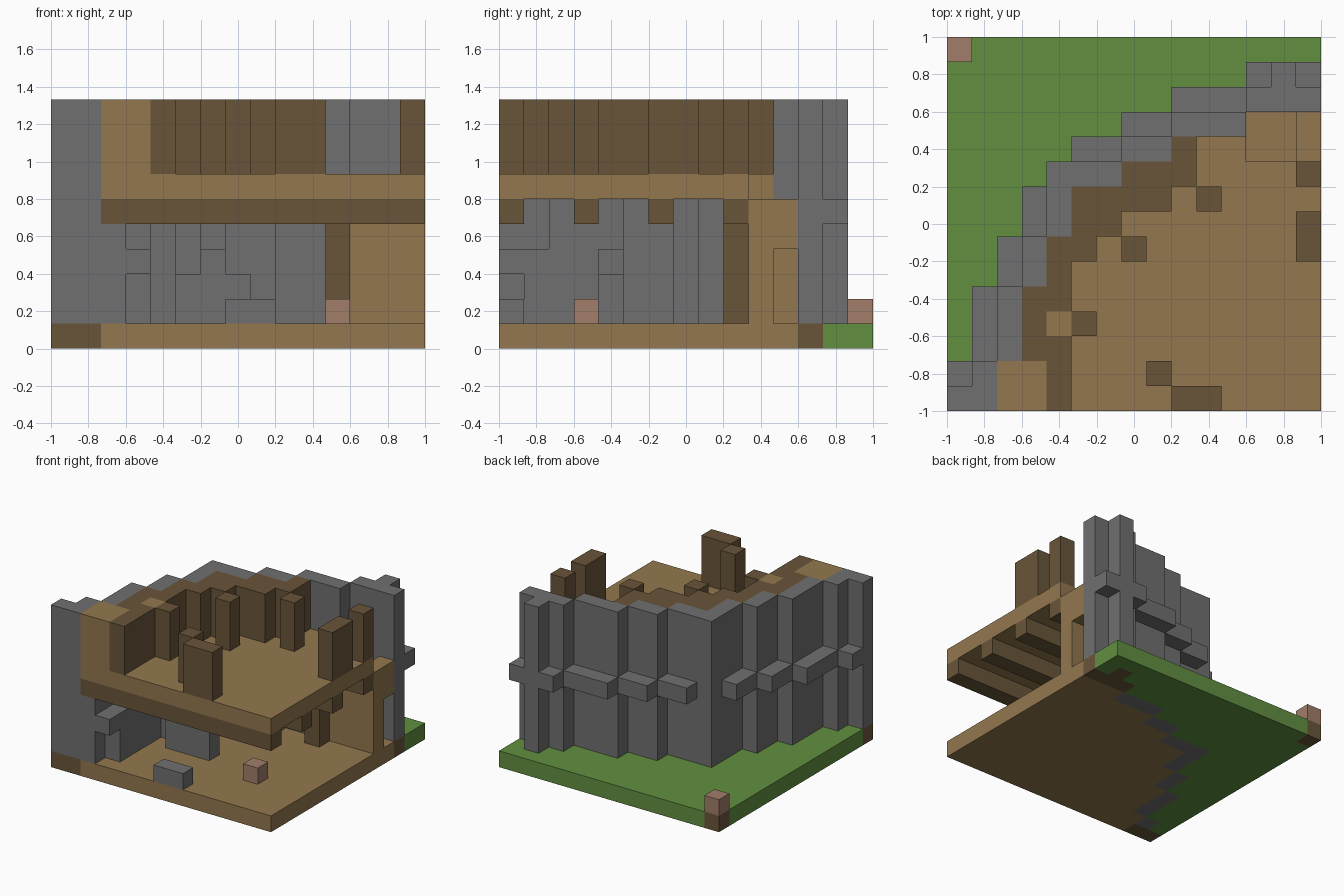
import bpy
import bmesh
from mathutils import Vector

cube = bpy.data.objects.get("Cube")
if cube:
    bpy.data.objects.remove(cube, do_unlink=True)

N = 15            # blocks along each side
U = 2 / N         # size of one block


def material(name, rgb):
    lin = [((c / 255 + 0.055) / 1.055) ** 2.4 for c in rgb]
    m = bpy.data.materials.new(name)
    m.use_nodes = True
    m.diffuse_color = (*lin, 1)
    bsdf = m.node_tree.nodes["Principled BSDF"]
    bsdf.inputs["Base Color"].default_value = (*lin, 1)
    bsdf.inputs["Roughness"].default_value = 0.9
    return m


stone = material("stone grey", (112, 112, 112))
plank = material("light wood", (147, 119, 78))
timber = material("dark wood", (105, 85, 57))
grass = material("grass green", (97, 143, 64))
clay = material("pink clay", (161, 125, 105))

cells = {}        # block position -> part name
part_material = {}


def fill(name, mat, xs, ys, zs):
    """Fill a range of blocks; each range is (first, last) or one index."""
    part_material[name] = mat
    a, b, c = [(r, r) if isinstance(r, int) else r for r in (xs, ys, zs)]
    for i in range(a[0], a[1] + 1):
        for j in range(b[0], b[1] + 1):
            for k in range(c[0], c[1] + 1):
                cells[i, j, k] = name


# Plan of the stepped outer wall: runs of blocks (x range, y range)
WALL = [((0, 1), 0), (1, 1), (2, (2, 4)), (3, (5, 6)), (4, (7, 8)),
        ((4, 6), 9), ((7, 8), 10), ((9, 11), 11), ((12, 14), 12), (13, 13)]

# Ground: grass outside the wall, planks inside it
fill("lawn", grass, (0, 14), (0, 14), 0)
for xs, ys in WALL[:-1]:
    last = xs if isinstance(xs, int) else xs[1]
    fill("ground_floor", plank, (last + 1, 14), ys, 0)
    fill("upper_floor", plank, (last + 1, 14), ys, 6)
for j in (10, 11):
    for i in (12, 13, 14):
        del cells[i, j, 6]

# Outer wall with its footing
for xs, ys in WALL:
    fill("outer_wall", stone, xs, ys, (0, 9))
fill("wall_end_footing", timber, (0, 1), 0, 0)
fill("wall_end_footing", timber, (12, 14), 12, 0)
fill("wall_end_footing", timber, 13, 13, 0)

# Projecting ledge around the outside
for xs, ys in [(0, 1), (1, (2, 4)), (2, (5, 6)), (3, (7, 8)), ((5, 6), 10),
               ((7, 8), 11), ((9, 11), 12), (12, 13), (14, 13)]:
    fill("outer_ledge", stone, xs, ys, 5)

# Stone lining of the lower room
for xs, ys in [(2, (0, 1)), (3, (2, 4)), (4, (5, 6)), (5, 7), ((5, 6), 8),
               ((7, 8), 9), ((9, 11), 10)]:
    fill("inner_lining", stone, xs, ys, (1, 5))

# Ceiling beams and post
for start, j in [(2, 0), (4, 3), (5, 6), (9, 9)]:
    fill("ceiling_beam", timber, (start, 14), j, 5)
fill("support_post", timber, 11, 9, (1, 5))

# Closet with a side opening
fill("closet", plank, (12, 13), (10, 11), (1, 4))
fill("closet", plank, 14, 10, (1, 5))
fill("closet", plank, 14, 11, (4, 5))

# Lower room furniture
fill("stone_bench", stone, (7, 8), 0, 1)
fill("stone_hearth", stone, (5, 7), 4, (1, 2))
fill("stone_hearth", stone, 6, 4, 3)
fill("stone_stand", stone, 3, 1, (1, 3))
fill("stone_stand", stone, 3, 0, 3)
fill("clay_pot", clay, 11, 3, 1)

# Upper storey timber lining
for xs, ys in [(4, (0, 1)), ((3, 4), (2, 4)), (4, (5, 6)), (5, (6, 7)),
               (6, 7), ((5, 8), 8), ((7, 9), 9), (9, 10)]:
    fill("upper_lining", timber, xs, ys, (7, 9))
fill("upper_plank_wall", plank, (2, 3), (0, 1), (7, 9))
fill("upper_plank_wall", plank, 4, 3, (7, 9))

# Freestanding upper posts
for xs, ys in [((9, 10), 0), (8, 1), (5, 3), (7, 6), (10, 8), (14, 9),
               (14, (6, 7))]:
    fill("upper_post", timber, xs, ys, (7, 9))

# Corner marker on the lawn
fill("marker_base", timber, 0, 14, 0)
fill("corner_marker", clay, 0, 14, 1)


def build(name):
    """Make one object from the exposed sides of a part's blocks."""
    bm = bmesh.new()
    for cell in [c for c, part in cells.items() if part == name]:
        mid = Vector(cell) + Vector((0.5, 0.5, 0.5))
        for axis in range(3):
            for sign in (-1, 1):
                n = Vector((0, 0, 0))
                n[axis] = sign
                if tuple(int(a + b) for a, b in zip(cell, n)) in cells:
                    continue
                s = Vector((0, 0, 0))
                s[(axis + 1) % 3] = 0.5
                t = n.cross(s)
                corners = (s + t, t - s, -s - t, s - t)
                bm.faces.new([bm.verts.new(
                    (mid + n / 2 + c - Vector((N / 2, N / 2, 0))) * U)
                    for c in corners])
    bmesh.ops.remove_doubles(bm, verts=bm.verts, dist=U / 100)
    bmesh.ops.dissolve_limit(bm, angle_limit=0.01, verts=bm.verts,
                             edges=bm.edges)
    mesh = bpy.data.meshes.new(name)
    bm.to_mesh(mesh)
    bm.free()
    mesh.materials.append(part_material[name])
    bpy.context.collection.objects.link(bpy.data.objects.new(name, mesh))


for part in part_material:
    build(part)
